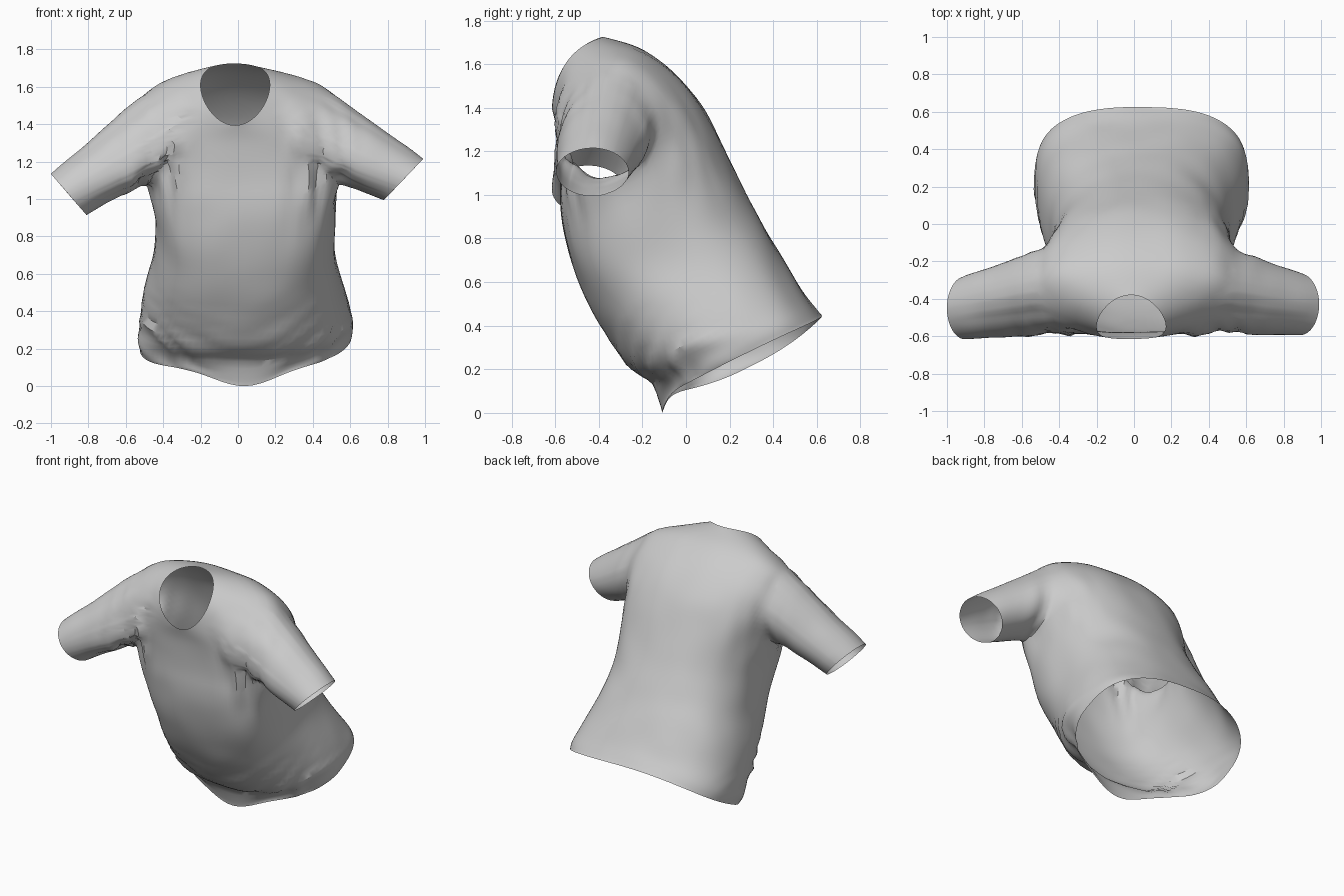
import bpy, bmesh, math
from mathutils import Vector, noise

old = bpy.data.objects.get("Cube")
if old:
    bpy.data.objects.remove(old)

# Cloth colour
cloth = bpy.data.materials.new("grey_cloth")
cloth.use_nodes = True
grey = (0.6, 0.6, 0.6, 1)
cloth.diffuse_color = grey
cloth.node_tree.nodes["Principled BSDF"].inputs["Base Color"].default_value = grey

SEGMENTS, STEPS = 88, 5

# Tilted torso rings: front y, front z, back y, back z, centre x, half width,
# sag of the right side, forward bow of both sides, roundness of front and back
RINGS = [
    (-.11, .09, .625, .45, .04, .565, .07, 0, .98, .74),
    (-.14, .14, .59, .49, .04, .575, .06, 0, .98, .75),
    (-.25, .2, .53, .57, .04, .565, .03, 0, .95, .78),
    (-.37, .37, .43, .74, .03, .525, 0, 0, .88, .82),
    (-.47, .55, .335, .9, .035, .485, 0, 0, .77, .85),
    (-.54, .74, .235, 1.09, .04, .48, 0, 0, .69, .85),
    (-.575, .95, .145, 1.29, .03, .505, 0, 0, .66, .85),
    (-.58, 1.1, .05, 1.45, .02, .54, 0, 0, .68, .86),
    (-.585, 1.22, -.07, 1.58, .01, .555, 0, 0, .74, .85),
    (-.595, 1.32, -.22, 1.68, 0, .5, 0, .02, .8, .84),
    (-.615, 1.4, -.38, 1.73, -.015, .185, 0, .05, 1, 1),
]


def spline(rows, steps):
    """Catmull-Rom interpolation through rows of numbers."""
    result = []
    for i in range(len(rows) - 1):
        quad = [rows[max(i - 1, 0)], rows[i], rows[i + 1], rows[min(i + 2, len(rows) - 1)]]
        for k in range(steps):
            t = k / steps
            result.append([b + t / 2 * (c - a + t * (2 * a - 5 * b + 4 * c - d
                           + t * (3 * (b - c) + d - a))) for a, b, c, d in zip(*quad)])
    return result + [rows[-1]]


def power(value, exponent):
    return math.copysign(abs(value) ** exponent, value)


def falloff(p, centre, size):
    return math.exp(-sum(((a - b) / c) ** 2 for a, b, c in zip(p, centre, size)))


# Torso: a loft from the hem to the neck opening
bm = bmesh.new()
loft = []
for yf, zf, yb, zb, xc, half, sag, bow, front, back in spline(RINGS, STEPS):
    ring = []
    for s in range(SEGMENTS):
        a = math.tau * s / SEGMENTS
        roundness = front if math.sin(a) < 0 else back
        across, depth = power(math.cos(a), roundness), power(math.sin(a), roundness)
        mix = (depth + 1) / 2
        lift = bow * across ** 2
        drop = sag * across ** 2 * (1 - across) / 2
        ring.append(bm.verts.new((xc + half * across, yf + (yb - yf) * mix - lift,
                                  zf + (zb - zf) * mix + lift - drop)))
    loft.append(ring)
for low, high in zip(loft, loft[1:]):
    for s in range(SEGMENTS):
        e = (s + 1) % SEGMENTS
        bm.faces.new((low[s], low[e], high[e], high[s]))

# Front of the hem droops to a point
for ring in loft[:STEPS + 1]:
    for v in ring:
        v.co.z -= .085 * falloff(v.co, (.03, -.12, .09), (.22, .15, .08))

# Sleeves: open each armhole, then run a column of cloth from its rim to the cuff
ARM_Y, ARM_Z, ARM_RY, ARM_RZ = -.36, 1.33, .225, .23
SLEEVE_STEPS = 16
CUFFS = {1: (Vector((.885, -.43, 1.11)), Vector((.105, 0, .11))),
         -1: (Vector((-.905, -.45, 1.03)), Vector((-.095, 0, .11)))}


def arm_offset(p):
    return Vector(((p.y - ARM_Y) / ARM_RY, (p.z - ARM_Z) / ARM_RZ))


for side, (cuff, up) in CUFFS.items():
    hole = [f for f in bm.faces if f.calc_center_median().x * side > .3
            and arm_offset(f.calc_center_median()).length < .95]
    around = {e for f in hole for e in f.edges}
    bmesh.ops.delete(bm, geom=hole, context='FACES')
    rim = [e for e in around if e.is_valid and e.is_boundary]
    columns = {}
    for v in {v for e in rim for v in e.verts}:
        away = arm_offset(v.co).normalized()
        v.co.y, v.co.z = ARM_Y + away.x * ARM_RY, ARM_Z + away.y * ARM_RZ
        end = cuff + Vector((0, .165, 0)) * away.x + up * away.y
        columns[v] = [v] + [bm.verts.new(v.co.lerp(end, (k + 1) / SLEEVE_STEPS))
                            for k in range(SLEEVE_STEPS)]
    for e in rim:
        a, b = (columns[v] for v in e.verts)
        for k in range(SLEEVE_STEPS):
            bm.faces.new((a[k], b[k], b[k + 1], a[k + 1]))

# Relax the cloth, keeping all openings in place
bmesh.ops.recalc_face_normals(bm, faces=bm.faces[:])
inner = [v for v in bm.verts if not v.is_boundary]
for _ in range(3):
    bmesh.ops.smooth_vert(bm, verts=inner, factor=.5, use_axis_x=True,
                          use_axis_y=True, use_axis_z=True)

# Folds: gathered armpits, chest drape, swept waist creases and light overall ripple
bm.normal_update()
moves = []
for v in bm.verts:
    p = v.co
    mirrored = (abs(p.x), p.y, p.z)
    armpit = falloff(mirrored, (.48, -.38, 1.2), (.13, .35, .22))
    drape = falloff(mirrored, (.35, -.57, 1.25), (.08, .15, .35))
    waist = falloff(mirrored, (.35, -.05, .28), (.35, .25, .15))
    upright = noise.noise(Vector((p.x * 16, p.y * 8, p.z * 3)))
    ripple = noise.noise(p * 5)
    sweep = math.sin((p.z - 1.2 * p.x ** 2) * 60 + 3 * ripple)
    amount = .045 * armpit * upright + .04 * drape * upright + .012 * waist * sweep + .007 * ripple
    if v.is_boundary:
        amount *= .4
    moves.append((v, v.normal * amount))
for v, move in moves:
    v.co += move

# Rest the lowest point on the ground
lowest = min(v.co.z for v in bm.verts)
bmesh.ops.translate(bm, verts=bm.verts, vec=(0, 0, -lowest))

mesh = bpy.data.meshes.new("shirt")
bm.to_mesh(mesh)
bm.free()
mesh.materials.append(cloth)
shirt = bpy.data.objects.new("shirt", mesh)
bpy.context.collection.objects.link(shirt)

# Soft shading with crisp folds
bpy.ops.object.select_all(action='DESELECT')
shirt.select_set(True)
bpy.context.view_layer.objects.active = shirt
bpy.ops.object.shade_smooth_by_angle(angle=math.radians(30))
